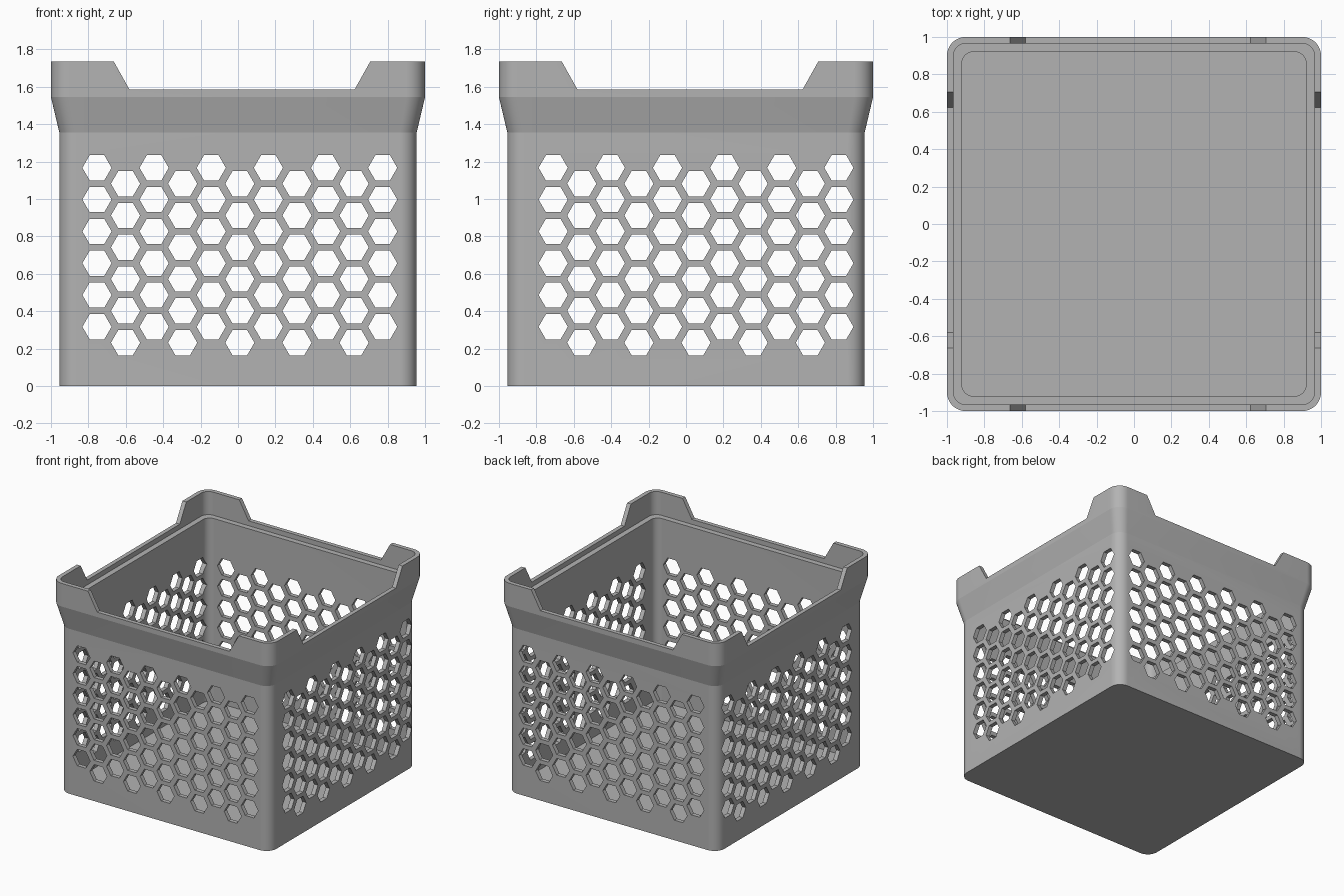
import bpy, bmesh, math
from mathutils import Vector

cube = bpy.data.objects.get("Cube")
if cube:
    bpy.data.objects.remove(cube, do_unlink=True)

GREY = (0.45, 0.45, 0.45, 1.0)
mat = bpy.data.materials.new("grey plastic")
mat.use_nodes = True
mat.diffuse_color = GREY
mat.node_tree.nodes["Principled BSDF"].inputs["Base Color"].default_value = GREY


def make_object(name, bm):
    bmesh.ops.recalc_face_normals(bm, faces=bm.faces)
    mesh = bpy.data.meshes.new(name)
    bm.to_mesh(mesh)
    bm.free()
    obj = bpy.data.objects.new(name, mesh)
    bpy.context.collection.objects.link(obj)
    return obj


def rounded_square(bm, half, radius, z, steps=12):
    ring = []
    for quarter in range(4):
        mid = math.radians(45 + 90 * quarter)
        cx = math.copysign(half - radius, math.cos(mid))
        cy = math.copysign(half - radius, math.sin(mid))
        for i in range(steps + 1):
            a = math.pi / 2 * (quarter + i / steps)
            ring.append(bm.verts.new((cx + radius * math.cos(a), cy + radius * math.sin(a), z)))
    return ring


def add_prism(bm, outline, along):
    """Extrude an outline of (sideways, z) points through the whole crate."""
    rings = []
    for d in (-1.2, 1.2):
        rings.append([bm.verts.new((s, d, z) if along == "y" else (d, s, z)) for s, z in outline])
    for i in range(len(outline)):
        j = (i + 1) % len(outline)
        bm.faces.new((rings[0][i], rings[0][j], rings[1][j], rings[1][i]))
    bm.faces.new(rings[0])
    bm.faces.new(rings[1])


# Crate shell: outside up, over the rim, down past the inner ledge to the floor
profile = [(0.955, 0.09, 0), (0.955, 0.09, 1.355), (1.0, 0.1, 1.545), (1.0, 0.1, 1.735),
           (0.965, 0.065, 1.735), (0.965, 0.065, 1.545), (0.92, 0.06, 1.545), (0.92, 0.06, 0.04)]
bm = bmesh.new()
rings = [rounded_square(bm, *p) for p in profile]
for low, high in zip(rings, rings[1:]):
    for i in range(len(low)):
        j = (i + 1) % len(low)
        bm.faces.new((low[i], low[j], high[j], high[i]))
bm.faces.new(rings[0])
bm.faces.new(rings[-1])
crate = make_object("crate", bm)
crate.data.materials.append(mat)

# Cutters: hexagon vents and rim notches through each pair of walls
PITCH, ROW = 0.3055, 0.17
NOTCH = [(-0.58, 1.585), (0.623, 1.585), (0.76, 1.83), (-0.717, 1.83)]
cutters = []
for along, start in (("y", -0.754), ("x", -0.71)):
    vents = bmesh.new()
    for col in range(11):
        top = 1.167 - (col % 2) * ROW / 2
        for row in range(6):
            cx, cz = start + col * PITCH / 2, top - row * ROW
            hexagon = [(cx + 0.078 * math.cos(k * math.pi / 3), cz + 0.078 * math.sin(k * math.pi / 3))
                       for k in range(6)]
            add_prism(vents, hexagon, along)
    cutters.append(make_object("vent_cutter_" + along, vents))
    notch = bmesh.new()
    add_prism(notch, NOTCH, along)
    cutters.append(make_object("notch_cutter_" + along, notch))

for cutter in cutters:
    cutter.hide_render = True
    mod = crate.modifiers.new(cutter.name, "BOOLEAN")
    mod.operation = "DIFFERENCE"
    mod.solver = "EXACT"
    mod.object = cutter

# Bake the cuts, then drop the cutters
depsgraph = bpy.context.evaluated_depsgraph_get()
cut_mesh = bpy.data.meshes.new_from_object(crate.evaluated_get(depsgraph))
crate.modifiers.clear()
crate.data = cut_mesh
cut_mesh.name = "crate"
cut_mesh.materials.clear()
cut_mesh.materials.append(mat)
for poly in cut_mesh.polygons:
    poly.material_index = 0
for cutter in cutters:
    bpy.data.objects.remove(cutter, do_unlink=True)

# Smooth rounded corners, crisp folds
bpy.ops.object.select_all(action="DESELECT")
crate.select_set(True)
bpy.context.view_layer.objects.active = crate
bpy.ops.object.shade_smooth_by_angle(angle=math.radians(10))
